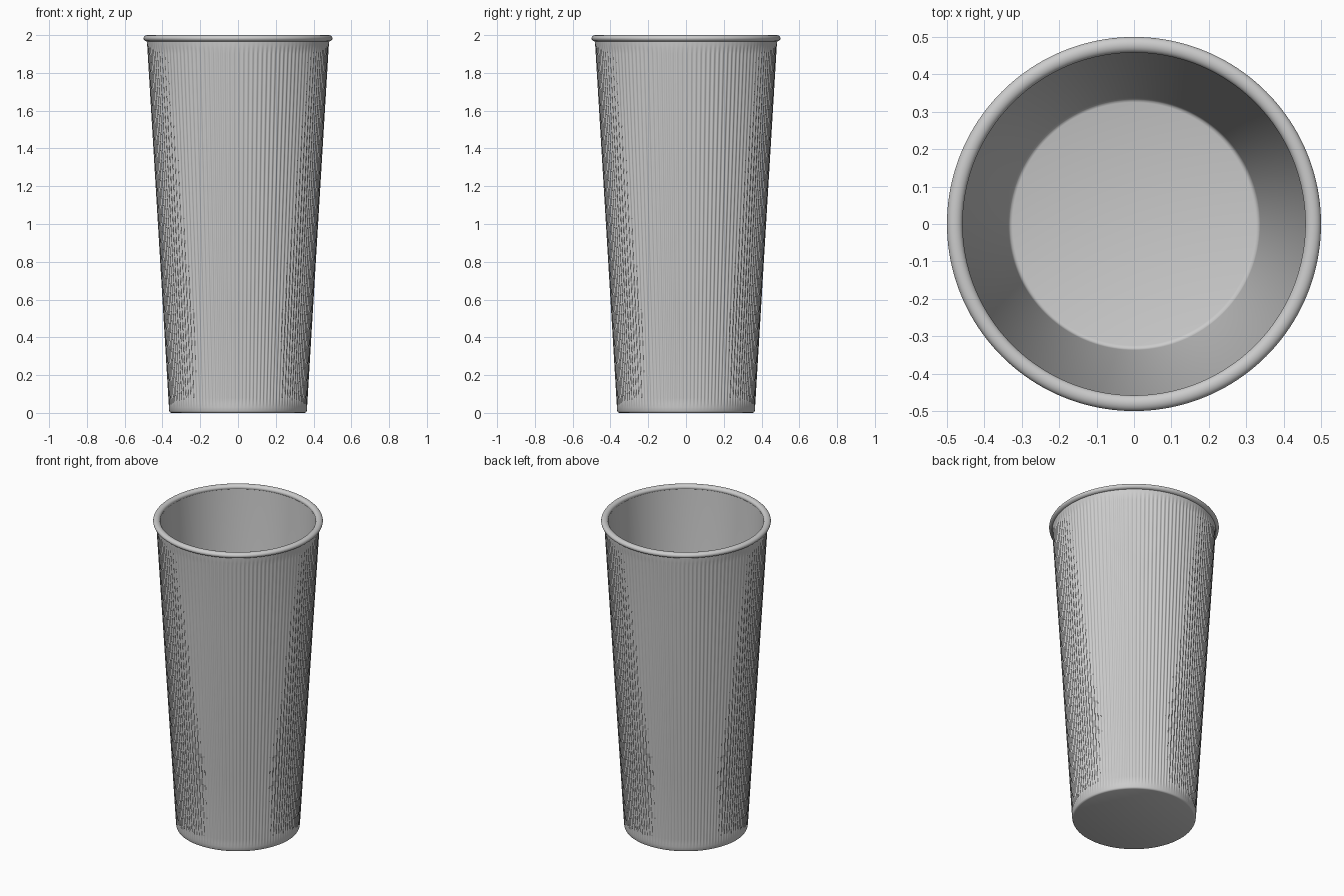
import bpy, bmesh, math

cube = bpy.data.objects.get("Cube")
if cube:
    bpy.data.objects.remove(cube, do_unlink=True)

RIBS = 120
RIB_DEPTH = 0.005

grey = bpy.data.materials.new("light grey")
grey.use_nodes = True
colour = (0.6, 0.6, 0.6, 1)
grey.diffuse_color = colour
grey.node_tree.nodes["Principled BSDF"].inputs["Base Color"].default_value = colour


def lathe(name, profile, segments, closed=False, angle=50):
    """Revolve (radius, height, rib strength) points; a radius of 0 is a pole."""
    bm = bmesh.new()
    rings = []
    for r, z, rib in profile:
        if r == 0:
            rings.append([bm.verts.new((0, 0, z))] * segments)
            continue
        ring = []
        for i in range(segments):
            a = math.tau * i / segments
            rr = r - rib * RIB_DEPTH * (0.5 - 0.5 * math.cos(a * RIBS))
            ring.append(bm.verts.new((rr * math.cos(a), rr * math.sin(a), z)))
        rings.append(ring)
    pairs = list(zip(rings, rings[1:]))
    if closed:
        pairs.append((rings[-1], rings[0]))
    for low, high in pairs:
        for i in range(segments):
            j = (i + 1) % segments
            corners = dict.fromkeys((low[i], low[j], high[j], high[i]))
            bm.faces.new(list(corners))
    bmesh.ops.recalc_face_normals(bm, faces=bm.faces)
    mesh = bpy.data.meshes.new(name)
    bm.to_mesh(mesh)
    bm.free()
    mesh.materials.append(grey)
    obj = bpy.data.objects.new(name, mesh)
    bpy.context.collection.objects.link(obj)
    bpy.ops.object.select_all(action="DESELECT")
    obj.select_set(True)
    bpy.context.view_layer.objects.active = obj
    bpy.ops.object.shade_smooth_by_angle(angle=math.radians(angle))
    return obj


def wall(z):
    """Outer radius of the tapered wall."""
    return 0.364 + 0.06 * z


# Ribbed outer wall, with the ribs fading into plain bands at both ends
outer = [(0, 0, 0), (0.354, 0, 0), (0.361, 0.003, 0), (0.364, 0.01, 0)]
outer += [(wall(z), z, rib) for z, rib in
          ((0.03, 0), (0.05, 0.4), (0.08, 1), (0.5, 1), (1, 1), (1.5, 1),
           (1.9, 1), (1.93, 0.4), (1.95, 0), (1.975, 0))]
lathe("cup_outer_wall", outer, RIBS * 8)

# Smooth inside with a small fillet around the floor
inner = [(0, 0.02, 0), (0.325, 0.02, 0), (0.331, 0.022, 0),
         (0.335, 0.027, 0), (0.337, 0.035, 0), (0.46, 1.975, 0)]
lathe("cup_inner_wall", inner, 160)

# Rolled lip
lip = [(0.479 + 0.021 * math.cos(t), 1.983 + 0.017 * math.sin(t), 0)
       for t in (math.tau * k / 20 for k in range(20))]
lathe("rolled_lip", lip, 160, closed=True)
